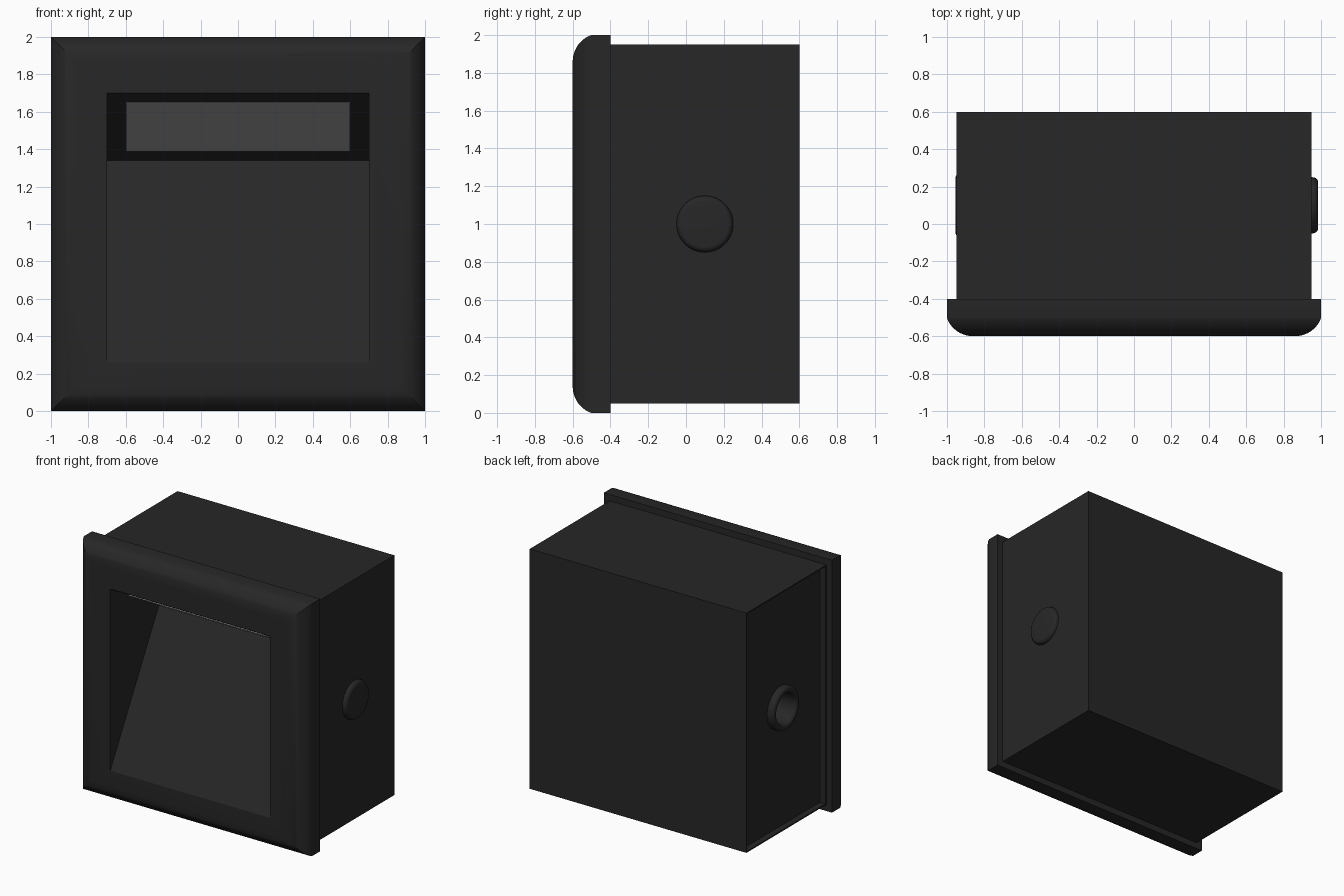
import bpy, bmesh, math
from mathutils import Vector

if "Cube" in bpy.data.objects:
    bpy.data.objects.remove(bpy.data.objects["Cube"])


def material(name, v):
    m = bpy.data.materials.new(name)
    m.diffuse_color = (v, v, v, 1)
    m.use_nodes = True
    m.node_tree.nodes["Principled BSDF"].inputs["Base Color"].default_value = m.diffuse_color
    return m


BLACK = material("black_plastic", 0.02)
LAMP = material("lamp_diffuser", 0.35)


def finish(name, bm, mat=BLACK, smooth=True):
    bmesh.ops.recalc_face_normals(bm, faces=bm.faces)
    me = bpy.data.meshes.new(name)
    bm.to_mesh(me)
    bm.free()
    me.materials.append(mat)
    ob = bpy.data.objects.new(name, me)
    bpy.context.collection.objects.link(ob)
    bpy.ops.object.select_all(action='DESELECT')
    ob.select_set(True)
    bpy.context.view_layer.objects.active = ob
    if smooth:
        bpy.ops.object.shade_smooth_by_angle(angle=math.radians(30))
    return ob


def loft(name, rings, closed=False, mat=BLACK, smooth=True):
    """Skin a list of point rings; cap both ends, or join last to first."""
    bm = bmesh.new()
    vs = [[bm.verts.new(p) for p in r] for r in rings]
    n = len(vs[0])
    pairs = list(zip(vs, vs[1:])) + ([(vs[-1], vs[0])] if closed else [])
    for a, b in pairs:
        for i in range(n):
            j = (i + 1) % n
            bm.faces.new((a[i], a[j], b[j], b[i]))
    if not closed:
        bm.faces.new(vs[0])
        bm.faces.new(vs[-1])
    return finish(name, bm, mat, smooth)


def prism(name, x0, x1, yz, mat=BLACK):
    return loft(name, [[(x, y, z) for y, z in yz] for x in (x0, x1)], mat=mat, smooth=False)


def rect(y0, y1, z0, z1):
    return [(y0, z0), (y1, z0), (y1, z1), (y0, z1)]


def circle(x, r):
    return [(x, 0.1 + r * math.cos(t), 1 + r * math.sin(t))
            for t in (2 * math.pi * i / 48 for i in range(48))]


def cut(ob, cutter):
    m = ob.modifiers.new("cut", 'BOOLEAN')
    m.operation, m.solver, m.object = 'DIFFERENCE', 'EXACT', cutter
    bpy.context.view_layer.objects.active = ob
    bpy.ops.object.modifier_apply(modifier=m.name)


# Front frame: square rings with a rounded, mitred rim
def square(h, y):
    return [(-h, y, 1 - h), (h, y, 1 - h), (h, y, 1 + h), (-h, y, 1 + h)]


arc = [(0.86 + 0.15 * math.cos(a), -0.45 - 0.15 * math.sin(a))
       for a in (math.asin(1 / 3) + (math.pi / 2 - math.asin(1 / 3)) * i / 10 for i in range(11))]
frame = loft("front_frame", [square(1, -0.4)] + [square(min(h, 1), y) for h, y in arc])

# Wall box
body = prism("wall_box", -0.95, 0.95, rect(-0.4, 0.6, 0.05, 1.95))

# Recess with sloping reflector and tilted lamp ceiling, plus inset left side
recess = prism("recess_cutter", -0.7, 0.7,
               [(-0.7, 0.26), (-0.6, 0.26), (0.01, 1.34), (-0.6, 1.7), (-0.7, 1.7)])
side = prism("side_cutter", -1.1, -0.9, rect(-0.39, 0.59, 0.06, 1.94))
hole = loft("cable_cutter", [circle(-1.1, 0.12), circle(-0.78, 0.12)])
for ob, cutters in ((frame, [recess]), (body, [recess, side, hole])):
    for c in cutters:
        cut(ob, c)
for c in (recess, side, hole):
    bpy.data.objects.remove(c)

# Lamp panel lying on the tilted ceiling
a, b = Vector((-0.6, 1.7)), Vector((0.01, 1.34))
n = Vector((-(b - a).y, (b - a).x)).normalized()
p, q = a.lerp(b, 0.14), a.lerp(b, 0.85)
prism("lamp_panel", -0.6, 0.6,
      [tuple(p - n * 0.006), tuple(q - n * 0.006), tuple(q + n * 0.02), tuple(p + n * 0.02)], LAMP)

# Blind plug on the right side
loft("side_plug", [circle(0.94, 0.15), circle(0.955, 0.15)] +
     [circle(0.955 + 0.03 * math.sin(t), 0.12 + 0.03 * math.cos(t))
      for t in (math.pi / 2 * i / 6 for i in range(1, 7))])

# Open cable grommet on the left side
loft("cable_grommet", [circle(-0.88, 0.12), circle(-0.88, 0.17), circle(-0.93, 0.17)] +
     [circle(-0.93 - 0.025 * math.sin(t), 0.145 + 0.025 * math.cos(t))
      for t in (math.pi * i / 10 for i in range(1, 11))], closed=True)
